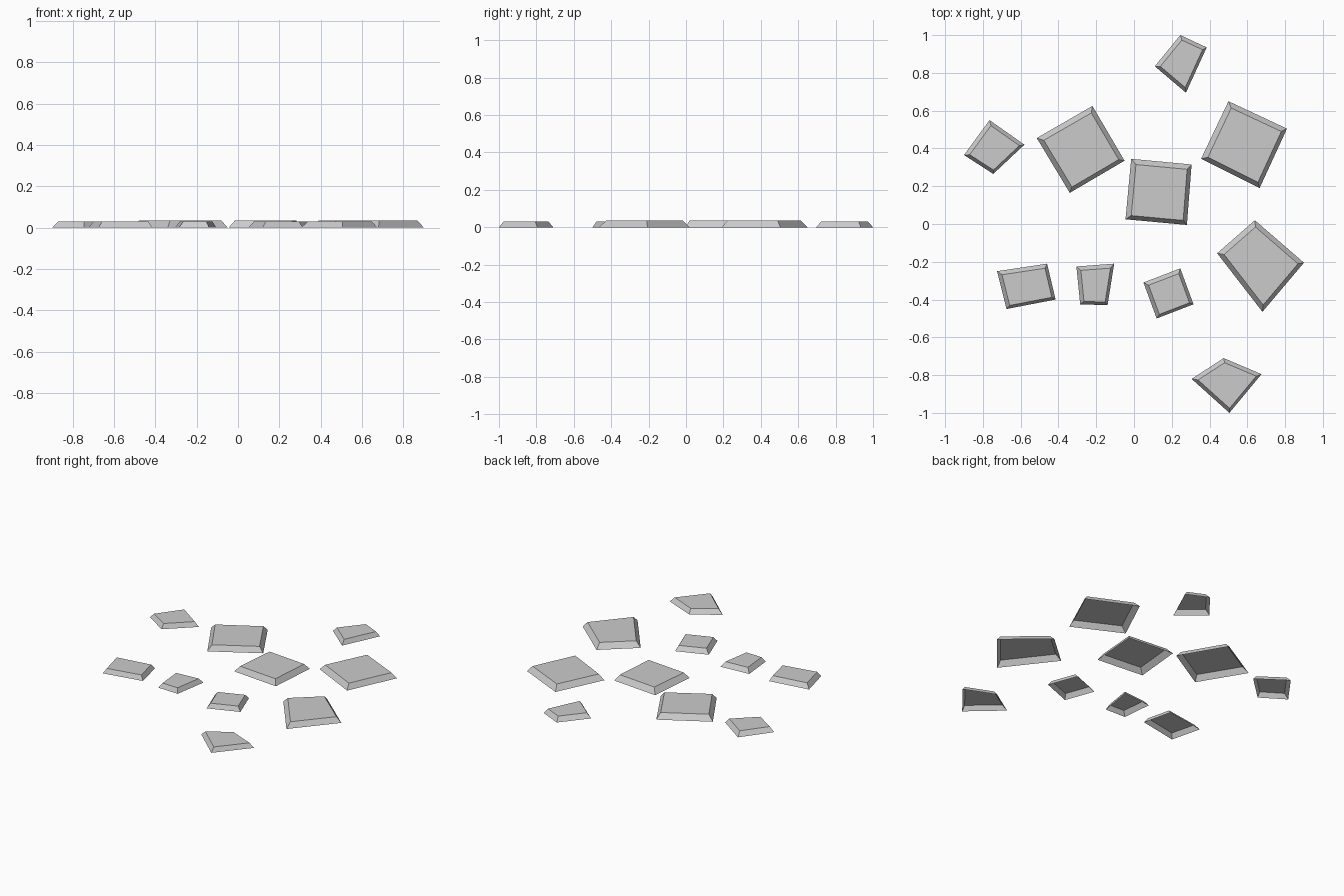
import bpy, bmesh
from mathutils import Vector

if "Cube" in bpy.data.objects:
    bpy.data.objects.remove(bpy.data.objects["Cube"])

stone = bpy.data.materials.new("grey_stone")
stone.diffuse_color = (0.6, 0.6, 0.6, 1)
stone.use_nodes = True
stone.node_tree.nodes["Principled BSDF"].inputs["Base Color"].default_value = stone.diffuse_color

# Base outlines of the paving slabs, clockwise seen from above
LARGE = [
    [(-.22, .625), (-.05, .335), (-.34, .165), (-.515, .455)],
    [(-.015, .345), (.305, .315), (.28, -.005), (-.045, .025)],
    [(.50, .65), (.81, .505), (.665, .19), (.355, .345)],
    [(.64, .02), (.90, -.205), (.68, -.465), (.44, -.155)],
]
SMALL = [
    [(.245, 1.0), (.385, .935), (.275, .695), (.11, .835)],
    [(-.765, .55), (-.58, .42), (-.745, .265), (-.90, .365)],
    [(-.46, -.21), (-.415, -.40), (-.675, -.45), (-.725, -.25)],
    [(-.105, -.21), (-.14, -.43), (-.285, -.425), (-.305, -.225)],
    [(.245, -.235), (.315, -.425), (.12, -.50), (.05, -.31)],
    [(.475, -.71), (.675, -.795), (.505, -1.0), (.305, -.82)],
]


def inset(pts, d):
    """Move every edge of a clockwise outline inward by d."""
    out = []
    for i, p in enumerate(pts):
        a = (p - pts[i - 1]).normalized()
        b = (pts[(i + 1) % len(pts)] - p).normalized()
        na, nb = Vector((a.y, -a.x)), Vector((b.y, -b.x))
        out.append(p + (na + nb) * d / (1 + na.dot(nb)))
    return out


def slab(name, outline, height, bevel):
    """Slab with sloping sides and an open underside."""
    base = [Vector(p) for p in reversed(outline)][::-1]
    shift = Vector((.003, -.003))
    bm = bmesh.new()
    low = [bm.verts.new((p.x, p.y, 0)) for p in base]
    top = [bm.verts.new((p.x + shift.x, p.y + shift.y, height)) for p in inset(base, bevel)]
    bm.faces.new(top[::-1])
    n = len(low)
    for i in range(n):
        j = (i + 1) % n
        bm.faces.new((low[j], low[i], top[i], top[j]))
    mesh = bpy.data.meshes.new(name)
    bm.to_mesh(mesh)
    bm.free()
    mesh.materials.append(stone)
    bpy.context.collection.objects.link(bpy.data.objects.new(name, mesh))


for i, o in enumerate(LARGE):
    slab(f"large_paving_stone_{i + 1}", o, .035, .025)
for i, o in enumerate(SMALL):
    slab(f"small_paving_stone_{i + 1}", o, .03, .019)
